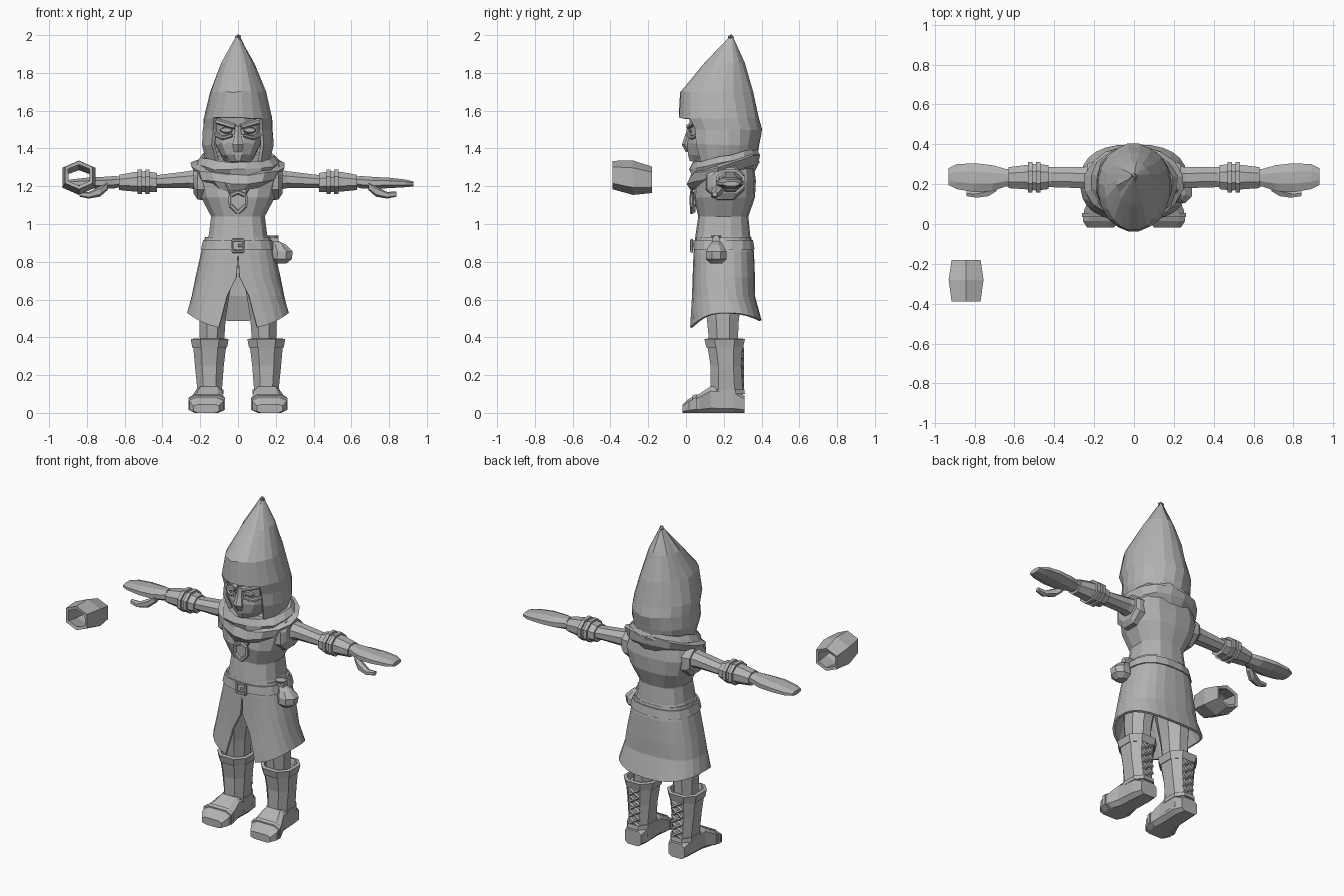
import bpy, bmesh, math, random
from mathutils import Vector

random.seed(4)
cube = bpy.data.objects.get("Cube")
if cube:
    bpy.data.objects.remove(cube)

GREY = (.45, .45, .45, 1)
clay = bpy.data.materials.new("plain_grey")
clay.use_nodes = True
clay.diffuse_color = GREY
clay.node_tree.nodes["Principled BSDF"].inputs["Base Color"].default_value = GREY


def finish(name, bm, mirror=False, solid=0):
    """Turn a bmesh into an object, optionally mirrored across x and thickened."""
    bmesh.ops.recalc_face_normals(bm, faces=bm.faces)
    mesh = bpy.data.meshes.new(name)
    bm.to_mesh(mesh)
    bm.free()
    mesh.materials.append(clay)
    obj = bpy.data.objects.new(name, mesh)
    bpy.context.collection.objects.link(obj)
    if solid:
        obj.modifiers.new("thickness", 'SOLIDIFY').thickness = solid
    if mirror:
        modifier = obj.modifiers.new("other_side", 'MIRROR')
        modifier.use_mirror_merge = False
    return obj


def skin(rows, closed=True, cap=True):
    """Join rows of points with quads."""
    bm = bmesh.new()
    rows = [[bm.verts.new(p) for p in row] for row in rows]
    count = len(rows[0])
    for low, high in zip(rows, rows[1:]):
        for i in range(count if closed else count - 1):
            j = (i + 1) % count
            bm.faces.new((low[i], low[j], high[j], high[i]))
    if cap:
        bm.faces.new(rows[0])
        bm.faces.new(rows[-1])
    return bm


def loft(rings, sides=8, axis='z', power=1, tilt=0, jitter=0, cap=True):
    """Rings hold a position on the axis, then the extents on the other two axes."""
    def unit(v):
        top = abs(math.cos(math.pi / sides))
        return math.copysign(min(1, abs(v) / top) ** power, v)
    rows = []
    for pos, a0, a1, b0, b1 in rings:
        row = []
        for i in range(sides):
            t = (i + .5) * math.tau / sides
            a = (a0 + a1) / 2 + (a1 - a0) / 2 * unit(math.cos(t))
            b = (b0 + b1) / 2 + (b1 - b0) / 2 * unit(math.sin(t))
            point = Vector({'x': (pos, a, b), 'y': (a, pos, b), 'z': (a, b, pos)}[axis])
            point.z += tilt * (point.y - .2)
            point += Vector(random.uniform(-jitter, jitter) for _ in range(3))
            row.append(point)
        rows.append(row)
    return skin(rows, cap=cap)


def body(rows):
    """Rings centred on x from height, half width, front and back."""
    return [(z, -half, half, front, back) for z, half, front, back in rows]


def bars(name, pairs, radius, mirror=False, sides=6):
    """Straight rods between pairs of points, in one object."""
    bm = bmesh.new()
    for start, end in pairs:
        start, end = Vector(start), Vector(end)
        way = end - start
        matrix = way.to_track_quat('Z', 'Y').to_matrix().to_4x4()
        matrix.translation = (start + end) / 2
        bmesh.ops.create_cone(bm, cap_ends=True, segments=sides, radius1=radius,
                              radius2=radius, depth=way.length, matrix=matrix)
    return finish(name, bm, mirror)


def chain(points, loop=False):
    """Consecutive pairs along a path."""
    return list(zip(points, points[1:] + points[:1] if loop else points[1:]))


# Pointed hood with a face opening
hood = loft(body([(1.33, .17, .03, .37), (1.42, .19, 0, .385), (1.5, .185, -.01, .4),
                  (1.56, .178, -.035, .385), (1.7, .145, -.03, .355),
                  (1.85, .085, .1, .31), (2, .003, .237, .243)]),
            sides=20, jitter=.004, cap=False)
opening = [f for f in hood.faces
           if f.calc_center_median().z < 1.55 and f.calc_center_median().y < .06]
bmesh.ops.delete(hood, geom=opening, context='FACES')
finish("hood", hood, solid=.02)

# Head, mask and facial features
finish("head", loft(body([(1.2, .08, .1, .28), (1.31, .05, .05, .26), (1.35, .085, .03, .3),
                          (1.42, .115, .03, .33), (1.5, .135, .025, .34),
                          (1.6, .13, .01, .33)]), sides=12))
finish("face_mask", loft(body([(1.315, .045, .02, .2), (1.35, .085, .01, .22),
                               (1.41, .118, .008, .22), (1.455, .126, .015, .22)]),
                         sides=12, tilt=-.1))
finish("nose", loft(body([(1.38, .02, .0, .05), (1.42, .03, -.022, .05),
                          (1.46, .02, -.008, .05), (1.52, .014, .01, .05)]), sides=6))
bars("brow", [((.015, .015, 1.515), (.115, .055, 1.545))], .015, mirror=True)
finish("eye", loft([(.015, .035, .09, 1.487, 1.507), (.025, .03, .095, 1.48, 1.512)],
                   axis='y'), mirror=True)
bars("cheek_edge", chain([(.03, .01, 1.47), (.08, .03, 1.455), (.12, .065, 1.475)]),
     .01, mirror=True)

# Layered scarf, lower at the front
finish("scarf_lower", loft(body([(1.23, .17, .03, .36), (1.27, .225, .01, .385),
                                 (1.315, .245, .02, .39), (1.34, .16, .08, .33)]),
                           sides=16, tilt=.3, jitter=.007))
finish("scarf_upper", loft(body([(1.29, .2, .03, .38), (1.325, .215, .02, .39),
                                 (1.36, .19, .04, .38), (1.35, .13, .09, .32)]),
                           sides=16, tilt=.22, jitter=.007))

# Tunic top and sleeves
finish("tunic", loft(body([(.9, .17, .045, .35), (.94, .155, .05, .34), (1.04, .142, .065, .33),
                           (1.14, .195, .04, .365), (1.23, .22, .05, .37),
                           (1.3, .2, .08, .36), (1.34, .1, .12, .3)]), sides=14, power=.8))
finish("sleeve", loft([(.15, .1, .31, 1.12, 1.32), (.215, .11, .31, 1.13, 1.315),
                       (.235, .14, .3, 1.16, 1.3)], axis='x'), mirror=True)

# Split skirt: open at the front below the slit, with a dipping hem
rows = []
STEPS = 24
for z, half, front, back in [(.93, .175, .05, .345), (.85, .195, .04, .36), (.72, .225, .035, .365),
                             (.62, .245, .03, .365), (.53, .27, .015, .4)]:
    gap = max(0, .73 - z) * 1.5
    row = []
    for i in range(STEPS + 1):
        t = -math.pi / 2 + gap + (math.tau - 2 * gap) * i / STEPS
        s = math.sin(t)
        dip = (.085 if s < 0 else .04) * s * s if z < .6 else 0
        x = math.copysign(abs(math.cos(t)) ** .8, math.cos(t)) * half
        y = (front + back) / 2 + (back - front) / 2 * math.copysign(abs(s) ** .8, s)
        row.append((x, y, z - dip))
    rows.append(row)
finish("skirt", skin(rows, closed=False, cap=False), solid=.014)

# Belt with buckle
finish("belt", loft(body([(.865, .197, .034, .363), (.915, .185, .04, .355)]), sides=16, power=.8))
buckle = [(x, .03, z) for x, z in ((-.03, .855), (.03, .855), (.03, .915), (-.03, .915))]
bars("buckle", chain(buckle, loop=True) + [((0, .028, .885), (.03, .028, .885))], .008)

# Hip pouch
finish("pouch", loft([(.79, .2, .255, .13, .19), (.815, .175, .285, .105, .215),
                      (.855, .175, .29, .105, .215), (.89, .175, .255, .125, .195),
                      (.915, .165, .205, .145, .175), (.94, .15, .215, .13, .19)]))
bars("pouch_tie", [((.16, .16, .91), (.215, .16, .915))], .024)

# Chest pendant: a shield plate with a raised rim
shield = [(-.04, 1.15), (0, 1.17), (.04, 1.15), (.04, 1.1), (0, 1.06), (-.04, 1.1)]
finish("pendant_plate", skin([[(x, y, z) for x, z in shield] for y in (.03, .05)]))
bars("pendant_rim", chain([(x, .03, z) for x, z in shield], loop=True), .011)
bars("pendant_cord", [((.035, .035, 1.15), (.07, .025, 1.22))], .006, mirror=True)

# Arms, bracers and hands
finish("arm", loft([(.17, .15, .3, 1.17, 1.3), (.26, .18, .285, 1.19, 1.28),
                    (.42, .185, .285, 1.19, 1.26), (.68, .19, .275, 1.195, 1.25)],
                   axis='x'), mirror=True)
finish("bracer", loft([(.43, .175, .295, 1.17, 1.27), (.49, .168, .302, 1.168, 1.28),
                       (.55, .175, .295, 1.172, 1.275), (.63, .18, .285, 1.18, 1.26)],
                      axis='x'), mirror=True)
for i, x in enumerate((.48, .52)):
    finish(f"bracer_band_{i}", loft([(x - .011, .158, .312, 1.16, 1.288),
                                     (x + .011, .158, .312, 1.16, 1.288)], axis='x'), mirror=True)
finish("hand", loft([(.64, .19, .275, 1.19, 1.255), (.71, .165, .295, 1.185, 1.25),
                     (.8, .16, .305, 1.19, 1.245), (.89, .175, .3, 1.195, 1.235),
                     (.93, .195, .28, 1.2, 1.225)], axis='x'), mirror=True)
finish("thumb", loft([(.69, .165, .21, 1.18, 1.225), (.73, .14, .19, 1.145, 1.2),
                      (.79, .132, .17, 1.135, 1.17), (.84, .14, .165, 1.145, 1.172)],
                     sides=6, axis='x'), mirror=True)

# Legs and boots
finish("leg", loft([(.3, .08, .2, .13, .27), (.5, .065, .205, .11, .28),
                    (.72, .03, .2, .08, .32)]), mirror=True)
finish("boot_shaft", loft([(.04, .08, .215, .13, .31), (.12, .085, .215, .13, .3),
                           (.25, .075, .228, .13, .292), (.36, .062, .238, .112, .3)],
                          power=.8), mirror=True)
finish("boot_cuff", loft([(.345, .058, .242, .108, .302), (.39, .05, .25, .098, .312)],
                         power=.8, cap=False), mirror=True, solid=.02)
finish("boot_foot", loft([(-.018, .1, .235, 0, .045), (.015, .078, .257, 0, .075),
                          (.07, .075, .25, 0, .1), (.13, .083, .225, 0, .14),
                          (.25, .08, .218, 0, .13), (.31, .095, .205, 0, .09)],
                         axis='y', power=.5), mirror=True)
finish("toe_cap", loft([(.035, .07, .262, 0, .092), (.055, .07, .26, 0, .1)],
                       axis='y', power=.5), mirror=True)
finish("ankle_strap", loft([(.1, .078, .222, .122, .312), (.125, .078, .222, .122, .308)],
                           power=.8), mirror=True)

# Crossed laces up the back of each boot
laces = []
for i in range(5):
    z = .12 + i * .045
    for side in (-1, 1):
        laces.append(((.148 + side * .035, .3, z), (.148 - side * .035, .3, z + .045)))
bars("boot_laces", laces, .008, mirror=True, sides=4)

# Open six-sided barrel floating by the right hand
barrel = loft([(-.39, -.915, -.77, 1.175, 1.325), (-.28, -.93, -.755, 1.15, 1.332),
               (-.18, -.915, -.77, 1.165, 1.305)], sides=6, axis='y', tilt=-.05, cap=False)
bmesh.ops.translate(barrel, verts=barrel.verts, vec=(0, 0, -.02))
finish("barrel", barrel, solid=.02)
